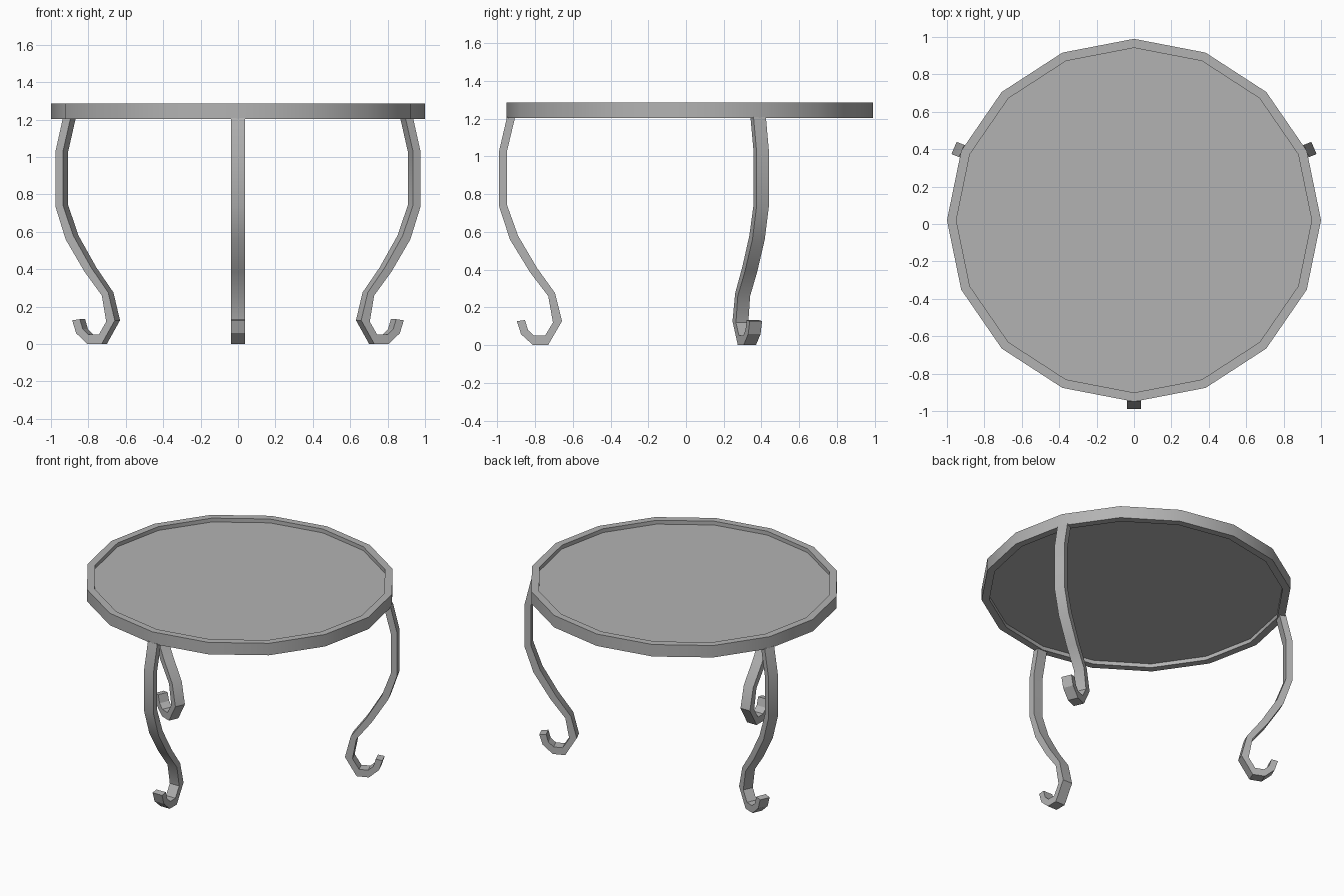
import bpy, bmesh, math
from mathutils import Matrix

cube = bpy.data.objects.get("Cube")
if cube:
    bpy.data.objects.remove(cube)

grey = bpy.data.materials.new("plain grey")
grey.use_nodes = True
GREY = (0.45, 0.45, 0.45, 1)
grey.diffuse_color = GREY
grey.node_tree.nodes["Principled BSDF"].inputs["Base Color"].default_value = GREY

# The whole table is slightly oval and sits a little behind the centre
OVAL = Matrix.Translation((0, 0.02, 0)) @ Matrix.Diagonal((1, 0.97, 1, 1))
SIDES = 16


def finish(bm, name, angle=0):
    bmesh.ops.transform(bm, matrix=OVAL @ Matrix.Rotation(math.radians(angle), 4, "Z"), verts=bm.verts)
    bmesh.ops.recalc_face_normals(bm, faces=bm.faces)
    mesh = bpy.data.meshes.new(name)
    bm.to_mesh(mesh)
    bm.free()
    mesh.materials.append(grey)
    obj = bpy.data.objects.new(name, mesh)
    bpy.context.collection.objects.link(obj)
    bpy.ops.object.select_all(action="DESELECT")
    obj.select_set(True)
    bpy.context.view_layer.objects.active = obj
    bpy.ops.object.shade_smooth_by_angle(angle=math.radians(30))
    return obj


# Rim: rectangular section swept around the table
bm = bmesh.new()
rings = []
for i in range(SIDES):
    a = math.tau * i / SIDES
    rings.append([bm.verts.new((r * math.cos(a), r * math.sin(a), z))
                  for r, z in ((1, 1.203), (1, 1.287), (0.95, 1.287), (0.95, 1.203))])
for i in range(SIDES):
    a, b = rings[i], rings[(i + 1) % SIDES]
    for j in range(4):
        k = (j + 1) % 4
        bm.faces.new((a[j], a[k], b[k], b[j]))
finish(bm, "tabletop_rim")

# Panel: disc recessed inside the rim on both sides
bm = bmesh.new()
bmesh.ops.create_cone(bm, cap_ends=True, segments=SIDES, radius1=0.95, radius2=0.95, depth=0.03,
                      matrix=Matrix.Translation((0, 0, 1.245)))
finish(bm, "tabletop_panel")

# Leg side profile as (distance from centre, height), ending in a scroll foot
OUTER = [(0.968, 1.21), (1.01, 1.03), (1.01, 0.735), (0.953, 0.56), (0.847, 0.387), (0.75, 0.26),
         (0.725, 0.12), (0.767, 0.05), (0.825, 0.05), (0.857, 0.08), (0.873, 0.133)]
INNER = [(0.925, 1.21), (0.969, 1.025), (0.969, 0.745), (0.91, 0.58), (0.81, 0.41), (0.714, 0.276),
         (0.677, 0.127), (0.751, 0), (0.83, 0), (0.894, 0.058), (0.916, 0.127)]
HALF_WIDTH = 0.0365


def leg(name, angle):
    bm = bmesh.new()
    sections = []
    for (ro, zo), (ri, zi) in zip(OUTER, INNER):
        sections.append([bm.verts.new((r / 0.97, s * HALF_WIDTH, z))
                         for r, s, z in ((ro, -1, zo), (ro, 1, zo), (ri, 1, zi), (ri, -1, zi))])
    for a, b in zip(sections, sections[1:]):
        for j in range(4):
            k = (j + 1) % 4
            bm.faces.new((a[j], a[k], b[k], b[j]))
    bm.faces.new(sections[0])
    bm.faces.new(sections[-1])
    finish(bm, name, angle)


leg("front_leg", -90)
leg("left_back_leg", 22.5)
leg("right_back_leg", 157.5)
